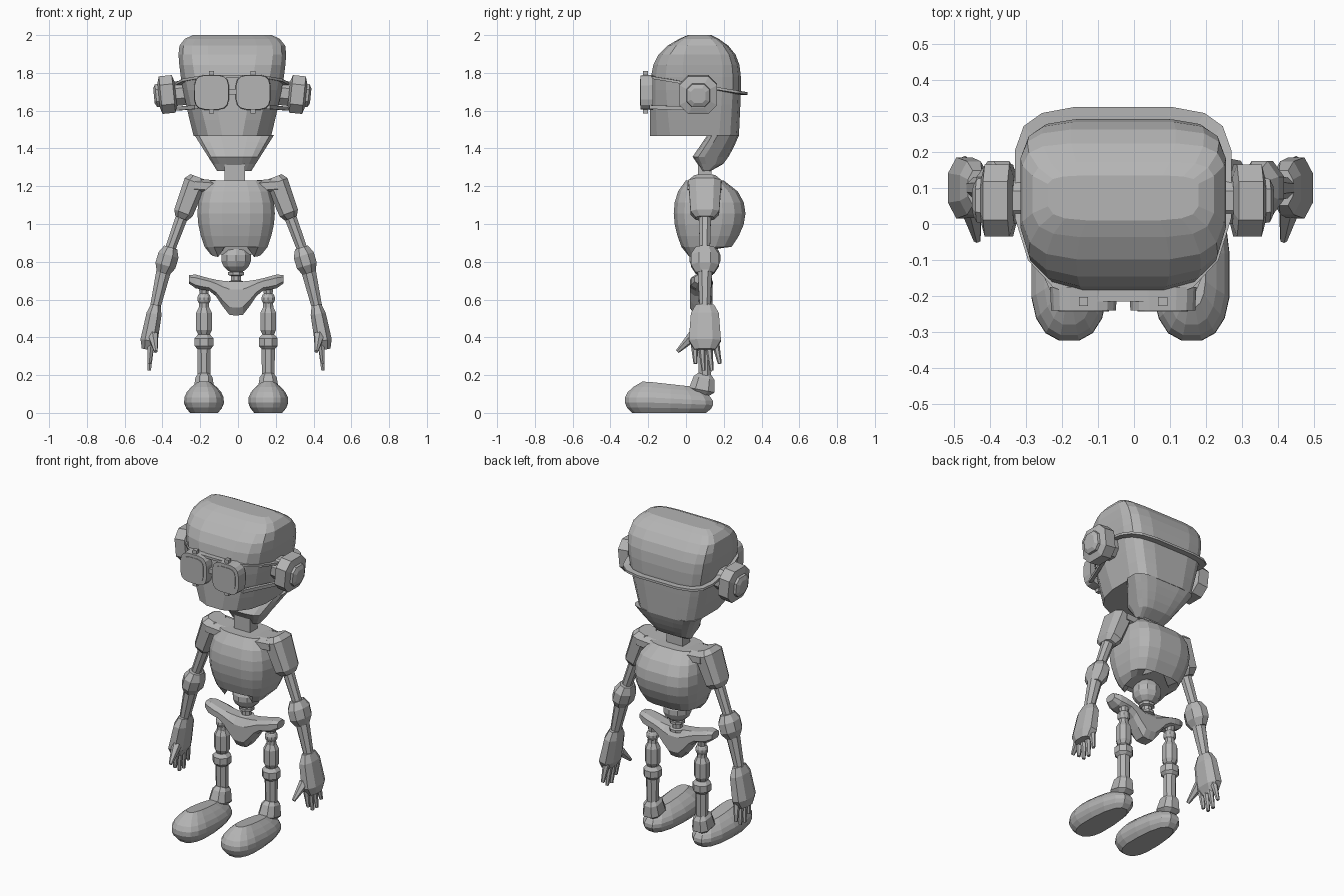
import bpy
import bmesh
import math
from mathutils import Vector

cube = bpy.data.objects.get("Cube")
if cube:
    bpy.data.objects.remove(cube, do_unlink=True)

shade = 0.46
grey = bpy.data.materials.new("plain grey")
grey.use_nodes = True
grey.diffuse_color = (shade, shade, shade, 1)
grey.node_tree.nodes["Principled BSDF"].inputs["Base Color"].default_value = grey.diffuse_color

BODY_X, HEAD_X = -0.01, -0.03
X, Y, Z = Vector((1, 0, 0)), Vector((0, 1, 0)), Vector((0, 0, 1))


def loft(name, rings, closed=False):
    """Skin a list of equal-length point rings, capping the ends unless closed."""
    bm = bmesh.new()
    loops = [[bm.verts.new(point) for point in ring] for ring in rings]
    pairs = list(zip(loops, loops[1:]))
    if closed:
        pairs.append((loops[-1], loops[0]))
    else:
        bm.faces.new(loops[0])
        bm.faces.new(loops[-1])
    for lower, upper in pairs:
        for i in range(len(lower)):
            j = (i + 1) % len(lower)
            bm.faces.new((lower[i], lower[j], upper[j], upper[i]))
    bmesh.ops.recalc_face_normals(bm, faces=bm.faces)
    mesh = bpy.data.meshes.new(name)
    bm.to_mesh(mesh)
    bm.free()
    mesh.materials.append(grey)
    obj = bpy.data.objects.new(name, mesh)
    bpy.context.collection.objects.link(obj)


def oval(centre, u, v, ru, rv, sides=8, power=2):
    """Ring of points with a flat side on each axis; squarer as power rises."""
    def bend(value):
        return math.copysign(abs(value) ** (2 / power), value)

    grow = 1 / bend(math.cos(math.pi / sides))
    angles = [math.tau * (i + 0.5) / sides for i in range(sides)]
    return [centre + grow * (u * ru * bend(math.cos(a)) + v * rv * bend(math.sin(a)))
            for a in angles]


def outline(cx, z, half_width, front, back, middle, front_power, back_power):
    """Horizontal section whose front and back halves are rounded differently."""
    widest = front + middle * (back - front)
    centre = Vector((cx, widest, z))
    behind = oval(centre, X, Y, half_width, back - widest, 16, back_power)
    ahead = oval(centre, X, Y, half_width, widest - front, 16, front_power)
    half = len(ahead) // 2
    return behind[:half] + ahead[half:]


def limb(name, start, end, radius, end_radius=None, depth=1, cap=0, sides=8, power=2):
    """Tapered part from start to end; cap is the length share of its chamfered ends."""
    end_radius = end_radius or radius
    axis = (end - start).normalized()
    reference = Z if abs(axis.y) > 0.9 else Y
    v = (reference - axis * axis.dot(reference)).normalized()
    u = axis.cross(v)
    stations = [(cap, radius), (1 - cap, end_radius)]
    if cap:
        stations = [(0, radius * 0.65)] + stations + [(1, end_radius * 0.65)]
    loft(name, [oval(start.lerp(end, t), u, v, r, r * depth, sides, power)
                for t, r in stations])


def ball(name, centre, radius, bands=8):
    rings = []
    for i in range(bands):
        a = math.pi * (i + 0.5) / bands
        width = radius * math.sin(a)
        rings.append(oval(centre + Z * radius * math.cos(a), X, Y, width, width, 10))
    loft(name, rings)


def steps(count):
    return [i / count for i in range(count + 1)]


# Skull: flares upward, then closes into a boxy dome that is flat from side to side
def skull_ring(t):
    half_width = (0.205 + 0.085 * math.sin(t * math.pi / 2)) * (1 - 0.28 * t ** 20)
    return outline(HEAD_X, 1.465 + 0.535 * t, half_width, 0.2 * t ** 7 - 0.19,
                   0.28 + 0.025 * t - 0.17 * t ** 7, 0.6, 2.4 + 2 * t, 4 + t)


loft("skull", [skull_ring(1 - (1 - t) ** 1.5) for t in steps(9)])


# Jaw: narrow wedge set back under the face
def jaw_ring(t):
    return outline(-0.02, 1.28 + 0.19 * t, 0.09 + 0.12 * t, 0.035 + 0.13 * abs(t - 0.4),
                   0.13 + 0.15 * t ** 0.5, 0.5, 3, 3.6)


loft("jaw", [jaw_ring(t) for t in steps(5)])
neck = Vector((-0.017, 0.1, 1.1))
limb("neck", neck, neck + Z * 0.22, 0.055, depth=0.65, sides=4)

# Goggle strap: thin flat band sloping down towards the back
band = []
for p, q in zip(outline(HEAD_X, 0, 0.27, -0.18, 0.29, 0.6, 2.6, 4),
                outline(HEAD_X, 0, 0.3, -0.215, 0.325, 0.6, 2.6, 4)):
    height, half = Z * (1.745 - q.y / 6), Z * 0.007
    band.append([p + height - half, q + height - half, q + height + half, p + height + half])
loft("goggle_strap", band, closed=True)
bridge = Vector((HEAD_X, -0.2, 1.7))
limb("goggle_bridge", bridge - X * 0.03, bridge + X * 0.03, 0.015, sides=4)


# Torso: boxy barrel, fullest near the top, with an arched lower edge
def chest_ring(t):
    swell = math.sin(math.pi * t ** 1.25) ** 0.6
    ring = outline(BODY_X, 0.82 + 0.415 * t, 0.135 + 0.07 * swell, 0.01 - 0.075 * swell,
                   0.18 + 0.135 * swell, 0.5, 3.2, 3.2)
    if t == 0:
        for p in ring:
            p.z += 0.3 * p.y + (0.07 if abs(p.x - BODY_X) < 0.07 else 0)
    return ring


loft("torso", [chest_ring(t * 0.99) for t in steps(7)])

# Waist
waist = Vector((BODY_X, 0.1, 0.82))
ball("waist_ball", waist, 0.08)
limb("spine", waist - Z * 0.15, waist, 0.027)
for drop in (0.07, 0.12):
    limb("spine_disc", waist - Z * (drop + 0.025), waist - Z * drop, 0.042, cap=0.2)


# Pelvis: curved bar with a deep centre and rounded ends
def pelvis_ring(u):
    a = abs(u)
    top = 0.695 + 0.055 * a * a - 0.02 * a ** 12
    low = 0.515 + 0.115 * min(1, max(0, a * 3 - 0.5)) + 0.03 * a + 0.025 * a ** 12
    centre = Vector((BODY_X + u / 4, 0.08, (top + low) / 2))
    return oval(centre, Z, Y, (top - low) / 2, 0.06 - 0.025 * a ** 8, 8, 2.8)


loft("pelvis", [pelvis_ring(2 * t - 1) for t in steps(14)])


# Foot: rounded shoe shape whose top slopes down to the heel
def foot_ring(t, cx):
    swell = math.cos(2 * t - 0.8)
    reach = 0.235 * math.sqrt(swell)
    ring = outline(cx, 0.165 * t, 0.106 * swell, -0.09 - reach, reach - 0.09, 0.35, 2.4, 2.4)
    for p in ring:
        p.z -= t * max(0, p.y + 0.2) / 9
    return ring


for side, s in (("left_", 1), ("right_", -1)):
    def at(x, z, y=0.1, middle=BODY_X):
        return Vector((middle + s * x, y, z))

    out = Vector((s, 0, -0.1))

    # Goggle housing, lens and clips
    lens = at(0.11, 1.697, -0.24, HEAD_X)
    limb(side + "goggle_rim", lens + Y * 0.065, lens, 0.093, 0.09, sides=16, power=3.6)
    limb(side + "lens", lens + Y * 0.02, lens - Y * 0.003, 0.07, sides=16, power=3.6)
    for lift in (-0.1, 0.1):
        clip = lens + Z * lift + Y * 0.025
        limb(side + "goggle_clip", clip - Z * 0.012, clip + Z * 0.012, 0.013, sides=4)
    ear = at(0.3, 1.69, 0.065, HEAD_X)
    limb(side + "lower_strap", lens + out * 0.08 + Y * 0.05 - Z * 0.07, ear - Z * 0.08,
         0.01, sides=4)

    # Ear cup
    limb(side + "ear_stem", ear - out * 0.08, ear + out * 0.02, 0.065)
    limb(side + "ear_cup", ear, ear + out * 0.09, 0.1, cap=0.12, power=2.8)
    limb(side + "ear_cap", ear + out * 0.06, ear + out * 0.115, 0.065, 0.06, cap=0.2, power=2.8)

    # Shoulder and arm
    shoulder, sleeve = at(0.205, 1.25), at(0.29, 1.03)
    elbow, wrist, knuckles = at(0.37, 0.81), at(0.435, 0.53), at(0.47, 0.335)
    limb(side + "collar", at(0.09, 1.195), at(0.22, 1.205), 0.035, depth=2.6, power=3)
    limb(side + "shoulder", shoulder, sleeve, 0.06, 0.052, depth=1.45, cap=0.13, power=3)
    limb(side + "upper_arm", sleeve, elbow, 0.032, 0.026)
    limb(side + "elbow", elbow.lerp(sleeve, 0.3), elbow.lerp(wrist, 0.25),
         0.055, depth=1.35, cap=0.3)
    limb(side + "forearm", elbow, wrist, 0.042, 0.026)

    # Hand with four spread fingers and a forward thumb
    limb(side + "palm", wrist.lerp(elbow, 0.15), knuckles, 0.04, 0.046,
         depth=1.85, cap=0.2, power=2.4)
    for i, finger in enumerate(("index", "middle", "ring", "little")):
        root = at(0.45, 0.37, 0.045 + i * 0.037)
        tip = at(0.46, 0.26 - 0.035 * (i in (1, 2)), 0.05 + i * 0.043)
        limb(side + finger + "_finger", root, tip, 0.018, 0.009, sides=6)
    limb(side + "thumb", at(0.44, 0.41, 0.04), at(0.425, 0.325, -0.045), 0.026, 0.009, sides=6)

    # Leg
    hip, knee, ankle = at(0.17, 0.605), at(0.17, 0.375), at(0.17, 0.17)
    limb(side + "hip_peg", hip, hip + Z * 0.08, 0.02, 0.03)
    ball(side + "hip_ball", hip, 0.036)
    limb(side + "thigh", hip, knee, 0.026, 0.03)
    limb(side + "thigh_pad", hip.lerp(knee, 0.2), hip.lerp(knee, 0.85), 0.042, cap=0.2)
    limb(side + "knee", knee - Z * 0.04, knee + Z * 0.04, 0.05, cap=0.25)
    limb(side + "shin", knee, ankle, 0.036, 0.033)
    limb(side + "ankle", ankle + Z * 0.035, ankle - Z * 0.07 - Y * 0.02,
         0.045, 0.055, depth=1.25, cap=0.2, power=2.6)
    loft(side + "foot", [foot_ring(t, hip.x) for t in steps(6)])
